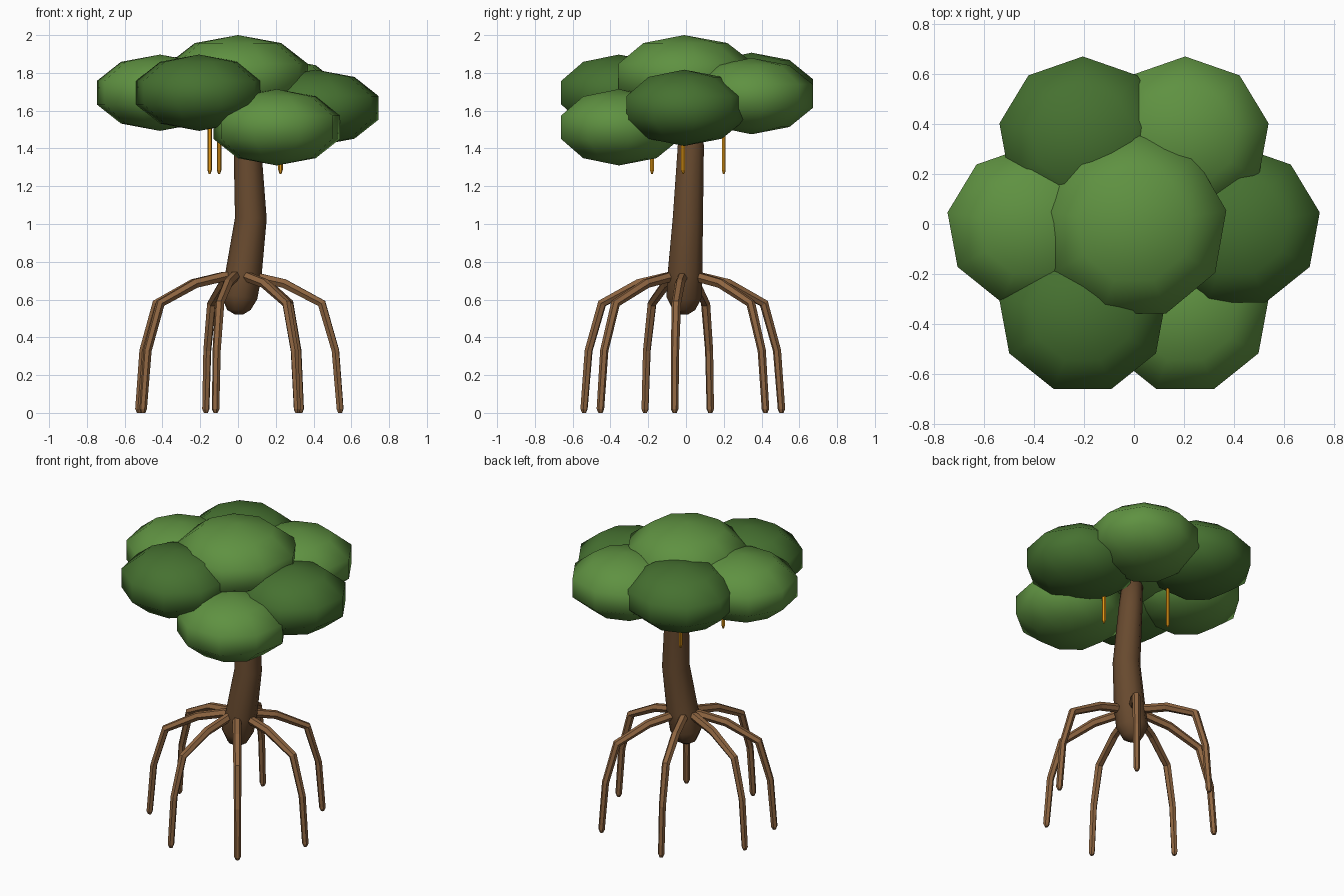
import bpy, bmesh
from math import sin, cos, pi, radians
from mathutils import Vector

if "Cube" in bpy.data.objects:
    bpy.data.objects.remove(bpy.data.objects["Cube"])


def material(name, rgb):
    m = bpy.data.materials.new(name)
    m.diffuse_color = (*rgb, 1)
    m.use_nodes = True
    m.node_tree.nodes["Principled BSDF"].inputs["Base Color"].default_value = m.diffuse_color
    return m


LIGHT = material("light_leaf_green", (0.114, 0.285, 0.053))
DARK = material("dark_leaf_green", (0.061, 0.165, 0.030))
BARK = material("dark_bark", (0.137, 0.068, 0.028))
ROOT = material("root_brown", (0.275, 0.132, 0.053))
POD = material("pod_orange", (0.78, 0.32, 0.008))


def finish(name, bm, mat, smooth):
    bmesh.ops.recalc_face_normals(bm, faces=bm.faces)
    me = bpy.data.meshes.new(name)
    bm.to_mesh(me)
    bm.free()
    me.materials.append(mat)
    for p in me.polygons:
        p.use_smooth = smooth
    ob = bpy.data.objects.new(name, me)
    bpy.context.collection.objects.link(ob)
    return ob


def bridge(bm, rings):
    """Join successive vertex rings with quads."""
    n = len(rings[0])
    for a, b in zip(rings, rings[1:]):
        for i in range(n):
            j = (i + 1) % n
            bm.faces.new((a[i], a[j], b[j], b[i]))


def leaf_cluster(name, centre, size, mat, sides=9, bands=5):
    """Squashed low-poly ball, one corner facing the back."""
    bm = bmesh.new()
    c = Vector(centre)
    rings = []
    for k in range(1, bands):
        t = pi * k / bands
        rings.append([bm.verts.new(c + Vector((
            size[0] * sin(t) * cos(pi / 2 + 2 * pi * i / sides),
            size[1] * sin(t) * sin(pi / 2 + 2 * pi * i / sides),
            size[2] * cos(t)))) for i in range(sides)])
    bridge(bm, rings)
    for ring, z in ((rings[0], size[2]), (rings[-1], -size[2])):
        pole = bm.verts.new(c + Vector((0, 0, z)))
        for i in range(sides):
            bm.faces.new((ring[i], ring[(i + 1) % sides], pole))
    finish(name, bm, mat, True)


def tube(name, path, radii, sides, mat, smooth):
    """Tapered tube along a path, closed at both ends."""
    bm = bmesh.new()
    pts = [Vector(p) for p in path]
    side = None
    rings = []
    for i, (p, r) in enumerate(zip(pts, radii)):
        d = (pts[min(i + 1, len(pts) - 1)] - pts[max(i - 1, 0)]).normalized()
        if side is None:
            side = d.cross(Vector((0, 1, 0)) if abs(d.z) > 0.7 else Vector((0, 0, 1)))
        side = (side - d * side.dot(d)).normalized()
        up = d.cross(side)
        rings.append([bm.verts.new(p + r * (side * cos(2 * pi * k / sides)
                                            + up * sin(2 * pi * k / sides)))
                      for k in range(sides)])
    bridge(bm, rings)
    bm.faces.new(rings[0])
    bm.faces.new(rings[-1])
    finish(name, bm, mat, smooth)


# canopy: one crown cluster and six around it
leaf_cluster("crown_cluster", (0, -0.01, 1.78), (0.395, 0.39, 0.22), LIGHT)
for name, x, y, z, mat in (
        ("right_cluster", 0.41, -0.01, 1.615, DARK),
        ("back_right_cluster", 0.205, 0.347, 1.677, LIGHT),
        ("back_left_cluster", -0.205, 0.347, 1.705, DARK),
        ("left_cluster", -0.413, -0.01, 1.695, LIGHT),
        ("front_left_cluster", -0.206, -0.356, 1.695, DARK),
        ("front_right_cluster", 0.205, -0.356, 1.512, LIGHT)):
    leaf_cluster(name, (x, y, z), (0.357, 0.341, 0.202), mat)

# leaning trunk with a rounded base
tube("trunk",
     [(0.005, -0.01, 0.52), (0.005, -0.01, 0.545), (0.005, -0.01, 0.615),
      (0.03, -0.005, 0.74), (0.068, 0.01, 1.03), (0.05, 0.025, 1.40), (0.03, 0.03, 1.70)],
     [0.02, 0.062, 0.098, 0.096, 0.084, 0.073, 0.06], 10, BARK, True)

# arching stilt roots
PROFILE = ((0.02, 0.725), (0.08, 0.722), (0.245, 0.685), (0.445, 0.58),
           (0.518, 0.33), (0.543, 0.02), (0.543, 0.0))
for n, deg in enumerate((-5.3, 52.5, 108.3, 165.2, 202.4, 257.4, 305.3), 1):
    a = radians(deg)
    tube(f"stilt_root_{n}",
         [(r * cos(a), r * sin(a) - 0.01, z) for r, z in PROFILE],
         [0.028, 0.028, 0.027, 0.025, 0.022, 0.020, 0.011], 6, ROOT, False)

# hanging seed pods
for n, (x, y) in enumerate(((-0.15, -0.18), (-0.10, 0.20), (0.225, -0.015)), 1):
    tube(f"seed_pod_{n}", [(x, y, 1.53), (x, y, 1.285), (x, y, 1.265)],
         [0.012, 0.012, 0.005], 6, POD, False)
